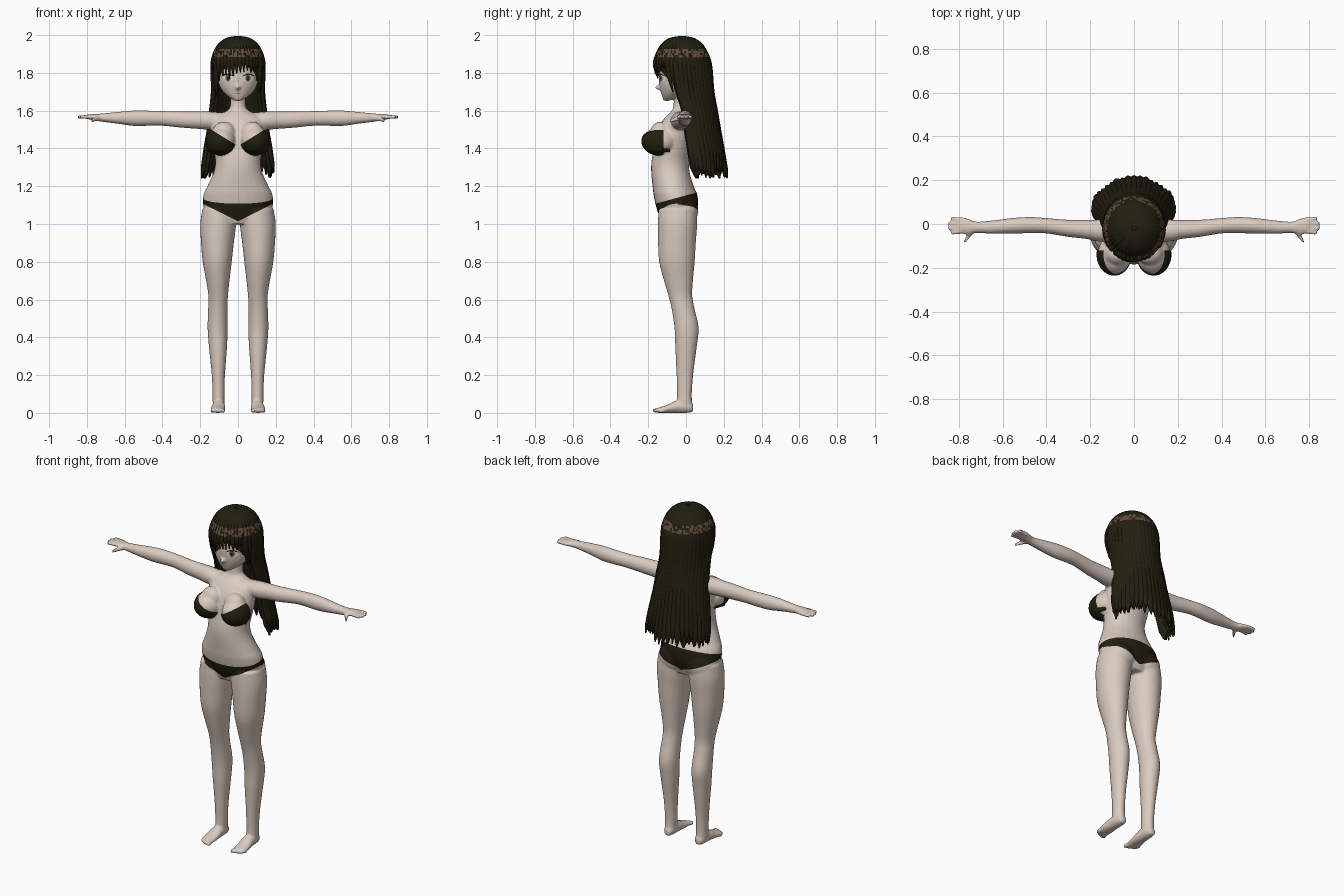
import bpy, bmesh, math, random
from mathutils import Vector, Matrix
from mathutils.bvhtree import BVHTree

random.seed(4)
if "Cube" in bpy.data.objects:
    bpy.data.objects.remove(bpy.data.objects["Cube"])


def material(name, rgb):
    m = bpy.data.materials.new(name)
    m.use_nodes = True
    m.diffuse_color = (*rgb, 1)
    m.node_tree.nodes["Principled BSDF"].inputs["Base Color"].default_value = (*rgb, 1)
    return m


skin = material("skin", (0.70, 0.60, 0.53))
dark = material("dark_olive", (0.016, 0.014, 0.005))
shine = material("hair_shine_brown", (0.13, 0.075, 0.045))
white = material("eye_white", (0.85, 0.82, 0.80))
iris = material("iris_brown", (0.20, 0.09, 0.07))
lip = material("lip_pink", (0.42, 0.24, 0.21))


def finish(name, bm, mats):
    bmesh.ops.recalc_face_normals(bm, faces=bm.faces)
    me = bpy.data.meshes.new(name)
    bm.to_mesh(me)
    bm.free()
    for m in mats:
        me.materials.append(m)
    me.shade_smooth()
    ob = bpy.data.objects.new(name, me)
    bpy.context.collection.objects.link(ob)
    return ob


def spline(rows, n=5):
    """Smooth a short table of rows by cubic interpolation."""
    out = []
    for i in range(len(rows) - 1):
        a, b, c, d = (rows[max(0, min(len(rows) - 1, i + k))] for k in (-1, 0, 1, 2))
        for t in (k / n for k in range(n)):
            out.append([q + 0.5 * t * (r - p + t * (2 * p - 5 * q + 4 * r - s + t * (3 * (q - r) + s - p)))
                        for p, q, r, s in zip(a, b, c, d)])
    return out + [list(rows[-1])]


def skin_rings(bm, rings):
    vs = [[bm.verts.new(p) for p in ring] for ring in rings]
    n = len(vs[0])
    for a, b in zip(vs, vs[1:]):
        for k in range(n):
            bm.faces.new((a[k], a[(k + 1) % n], b[(k + 1) % n], b[k]))
    bm.faces.new(vs[0])
    bm.faces.new(vs[-1])


def loft(bm, rows, axis="z", side=1, n=28):
    """Rows are: place along axis, two centre values, two radii."""
    rings = []
    for p, a, b, ra, rb in spline(rows):
        ring = []
        for k in range(n):
            t = math.tau * k / n
            u, v = a + ra * math.cos(t), b + rb * math.sin(t)
            x, y, z = {"z": (u, v, p), "y": (u, p, v), "x": (p, u, v)}[axis]
            ring.append((x * side, y, z))
        rings.append(ring)
    skin_rings(bm, rings)


def ball(bm, centre, radii, seg=28):
    mat = Matrix.Translation(centre) @ Matrix.Diagonal((*radii, 1))
    bmesh.ops.create_uvsphere(bm, u_segments=seg, v_segments=seg // 2, radius=1, matrix=mat)


# Body: torso and neck, head, limbs, fused into one skin
bm = bmesh.new()
loft(bm, [(1.00, 0, -.045, .12, .08), (1.08, 0, -.047, .18, .108), (1.15, 0, -.055, .184, .116),
          (1.20, 0, -.068, .162, .109), (1.27, 0, -.082, .13, .102), (1.33, 0, -.083, .12, .10),
          (1.40, 0, -.07, .13, .10), (1.47, 0, -.058, .14, .10), (1.53, 0, -.05, .14, .085),
          (1.57, 0, -.04, .12, .065), (1.60, 0, -.03, .06, .046), (1.63, 0, -.025, .041, .041),
          (1.74, 0, -.02, .04, .04)])
loft(bm, [(1.652, 0, -.103, .014, .015), (1.67, 0, -.085, .046, .04), (1.70, 0, -.062, .08, .072),
          (1.74, 0, -.046, .102, .096), (1.80, 0, -.035, .114, .109), (1.86, 0, -.03, .116, .111),
          (1.92, 0, -.03, .095, .095), (1.96, 0, -.03, .04, .04)])
ball(bm, (0, -.138, 1.722), (.011, .026, .014), 16)
for s in (1, -1):
    loft(bm, [(1.08, .10, -.045, .088, .10), (1.0, .105, -.045, .095, .104), (.9, .109, -.048, .087, .10),
              (.8, .11, -.048, .077, .094), (.7, .107, -.04, .062, .077), (.62, .105, -.03, .052, .063),
              (.55, .107, -.015, .051, .061), (.45, .108, .003, .053, .064), (.35, .106, 0, .048, .057),
              (.2, .104, -.006, .035, .044), (.1, .103, -.008, .032, .039), (.04, .103, -.008, .031, .042)],
         "z", s)
    loft(bm, [(.038, .102, .024, .018, .018), (.01, .102, .033, .03, .033), (-.05, .103, .033, .035, .033),
              (-.1, .106, .021, .039, .021), (-.145, .107, .014, .036, .014), (-.155, .107, .012, .03, .01)],
         "y", s)
    for k in range(5):
        ball(bm, (s * (.078 + .015 * k), -.161 + .004 * k * k / 2, .012), (.011 - .0007 * k, .018, .012), 12)
    loft(bm, [(.08, -.03, 1.545, .05, .044), (.16, -.03, 1.548, .05, .048), (.22, -.025, 1.55, .043, .046),
              (.3, -.02, 1.553, .039, .043), (.4, -.008, 1.559, .035, .039), (.47, -.005, 1.56, .037, .04),
              (.55, -.008, 1.56, .036, .041), (.64, -.014, 1.562, .031, .031), (.72, -.015, 1.563, .026, .022),
              (.76, -.012, 1.566, .037, .017), (.795, -.008, 1.567, .034, .013)], "x", s)
    for k in range(4):
        y = .019 - .017 * k
        tip = .838 if k in (0, 3) else .85
        loft(bm, [(.77, y, 1.566, .011, .011), (.81, y * 1.15, 1.567, .0105, .0105),
                  (tip, y * 1.35, 1.566, .008, .008)], "x", s, 10)
    loft(bm, [(.73, -.025, 1.56, .014, .014), (.76, -.06, 1.553, .014, .013),
              (.778, -.086, 1.546, .008, .008)], "x", s, 10)
    ball(bm, (s * .088, -.138, 1.44), (.077, .092, .073))
    ball(bm, (s * .075, -.135, 1.48), (.062, .055, .062))
    ball(bm, (s * .085, -.01, 1.07), (.09, .075, .085))
body = finish("body", bm, [skin, dark])
remesh = body.modifiers.new("fuse", "REMESH")
remesh.mode = "VOXEL"
remesh.voxel_size = .0065
soften = body.modifiers.new("soften", "SMOOTH")
soften.factor = .5
soften.iterations = 4
graph = bpy.context.evaluated_depsgraph_get()
bm = bmesh.new()
bm.from_mesh(body.evaluated_get(graph).to_mesh())
body.modifiers.clear()

# Briefs: cut clean waist and leg lines into the skin and colour the faces between
cuts = [((0, -.16, 1.108), (0, -.27, 1))]
for s in (1, -1):
    cuts += [((0, 0, 1.015), (-.5 * s, 0, 1)), ((0, 0, 1.03), (-.4 * s, 0, 1))]
for co, no in cuts:
    faces = [f for f in bm.faces if .98 < f.calc_center_median().z < 1.22]
    geom = set(faces) | {e for f in faces for e in f.edges} | {v for f in faces for v in f.verts}
    bmesh.ops.bisect_plane(bm, geom=list(geom), plane_co=co, plane_no=Vector(no).normalized())
for f in bm.faces:
    c = f.calc_center_median()
    leg = 1.015 + .5 * abs(c.x) if c.y < -.04 else 1.03 + .4 * abs(c.x)
    f.material_index = int(leg < c.z < 1.108 + .27 * (c.y + .16))
    f.smooth = True
surface = BVHTree.FromBMesh(bm)
bm.to_mesh(body.data)
bm.free()

# Bikini top: cut cups with tapering side tabs
for s, label in ((1, "left"), (-1, "right")):
    bm = bmesh.new()
    ball(bm, (s * .09, -.14, 1.438), (.081, .096, .076), 40)
    for co, no in (((0, 0, 1.412), (-.62 * s, 0, 1)), ((0, -.12, 0), (0, 1, 0))):
        bmesh.ops.bisect_plane(bm, geom=bm.verts[:] + bm.edges[:] + bm.faces[:], plane_co=co,
                               plane_no=Vector(no).normalized(), clear_outer=True)
    loft(bm, [(-.145, .147, 1.41, .014, .032), (-.115, .137, 1.398, .012, .018),
              (-.085, .128, 1.39, .008, .008)], "y", s, 12)
    finish(label + "_bikini_cup", bm, [dark])


# Face details: thin plates laid on the face
def patch(name, cx, cz, rx, rz, mat, lift, bow=0.0):
    bm = bmesh.new()
    rings = []
    for r in (.05, .5, 1):
        ring = []
        for k in range(20):
            t = math.tau * k / 20
            u = r * math.cos(t)
            x, z = cx + rx * u, cz + rz * r * math.sin(t) - bow * u * u
            hit = surface.ray_cast(Vector((x, -1, z)), Vector((0, 1, 0)))[0]
            ring.append((x, (hit.y if hit else -.13) - lift, z))
        rings.append(ring)
    vs = [[bm.verts.new(p) for p in ring] for ring in rings]
    bm.faces.new(vs[0])
    for a, b in zip(vs, vs[1:]):
        for k in range(20):
            bm.faces.new((a[k], a[(k + 1) % 20], b[(k + 1) % 20], b[k]))
    finish(name, bm, [mat])


for s, label in ((1, "left"), (-1, "right")):
    patch(label + "_eye_white", s * .055, 1.772, .028, .019, white, .002)
    patch(label + "_iris", s * .053, 1.772, .014, .018, iris, .0035)
    patch(label + "_pupil", s * .053, 1.772, .006, .009, dark, .005)
    patch(label + "_upper_lash", s * .056, 1.793, .031, .004, dark, .006, .011)
patch("mouth", 0, 1.69, .016, .0022, lip, .002, -.002)

# Hair: a cap under layers of tapering locks
bm = bmesh.new()
ball(bm, (0, -.02, 1.84), (.136, .145, .15), 36)
bmesh.ops.bisect_plane(bm, geom=bm.verts[:] + bm.edges[:] + bm.faces[:], plane_co=(0, -.17, 1.855),
                       plane_no=Vector((0, -1, -.85)).normalized(), clear_outer=True)
finish("hair_cap", bm, [dark])

# Hair outline: height, half width, centre y, reach back, reach front
outline = spline([(1.99, .01, -.02, .01, .01), (1.975, .06, -.02, .06, .065), (1.94, .103, -.02, .105, .108),
                  (1.88, .13, -.02, .137, .138), (1.82, .135, -.02, .15, .145), (1.7, .133, -.005, .145, .125),
                  (1.6, .143, .02, .138, .10), (1.5, .155, .035, .14, .10), (1.4, .172, .05, .143, .10),
                  (1.3, .186, .065, .145, .10), (1.235, .193, .073, .15, .10)], 6)


def lock(bm, angle, end, width, inset=0.0, sweep=0.0):
    path, sides = [], []
    for z, rx, yc, back, front in outline:
        if z < end and len(path) > 3:
            break
        a = angle + sweep * (2 - z)
        reach = back if math.cos(a) > 0 else front
        path.append(Vector(((rx - inset) * math.sin(a), yc + (reach - inset) * math.cos(a), z)))
        sides.append(Vector((math.cos(a), -math.sin(a), 0)))
    path[-1].z = end
    rings, count = [], len(path)
    for i, (p, t) in enumerate(zip(path, sides)):
        d = (path[min(i + 1, count - 1)] - path[max(i - 1, 0)]).normalized()
        n = t.cross(d).normalized()
        grow = min(1, .25 + i / 12) * min(1, .15 + (count - 1 - i) / 6)
        rings.append([p + t * width * grow * math.cos(k * math.tau / 8)
                      + n * .011 * min(1, grow + .2) * math.sin(k * math.tau / 8) for k in range(8)])
    skin_rings(bm, rings)


def hair(name, build):
    bm = bmesh.new()
    build(bm)
    for f in bm.faces:
        c = f.calc_center_median()
        if 1.885 < c.z < 1.93 and random.random() < .7:
            f.material_index = 1
    finish(name, bm, [dark, shine])


def back_locks(bm):
    for layer, count in ((0, 25), (1, 20)):
        for k in range(count):
            a = math.radians(-102 + 204 * k / (count - 1))
            lock(bm, a, random.uniform(1.237, 1.285), .021 + .008 * layer, .016 * layer)


def fringe_locks(bm):
    for k in range(19):
        a = math.radians(104 + 152 * k / 18)
        x = math.sin(a)
        if abs(x) > .8:
            end = random.uniform(1.66, 1.71)
        else:
            end = 1.795 + .03 * x + random.uniform(-.015, .015)
        lock(bm, a, end, .017, 0, -.5 if abs(x) < .75 else 0)


hair("back_hair", back_locks)
hair("fringe", fringe_locks)
